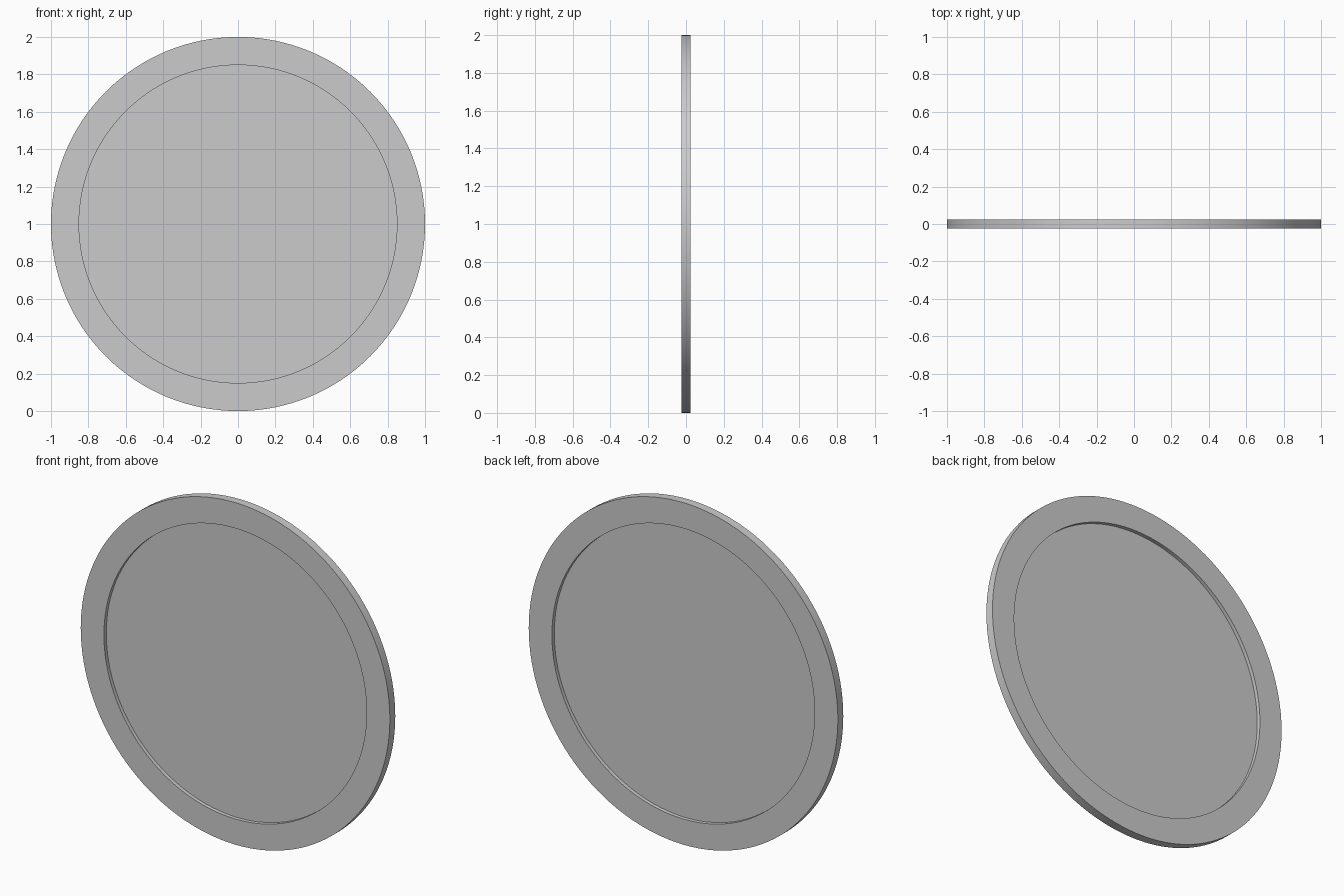
import bpy, bmesh, math

if "Cube" in bpy.data.objects:
    bpy.data.objects.remove(bpy.data.objects["Cube"])

SEGMENTS = 128


def lathe(name, profile, closed):
    """Spin an (r, y) profile around the y axis through z = 1."""
    bm = bmesh.new()
    verts = [bm.verts.new((r, y, 1)) for r, y in profile]
    pairs = list(zip(verts, verts[1:]))
    if closed:
        pairs.append((verts[-1], verts[0]))
    edges = [bm.edges.new(p) for p in pairs]
    bmesh.ops.spin(bm, geom=verts + edges, cent=(0, 0, 1), axis=(0, 1, 0),
                   angle=2 * math.pi, steps=SEGMENTS)
    bmesh.ops.remove_doubles(bm, verts=bm.verts, dist=1e-5)
    bmesh.ops.recalc_face_normals(bm, faces=bm.faces)
    mesh = bpy.data.meshes.new(name)
    bm.to_mesh(mesh)
    bm.free()
    obj = bpy.data.objects.new(name, mesh)
    bpy.context.collection.objects.link(obj)
    bpy.ops.object.select_all(action='DESELECT')
    obj.select_set(True)
    bpy.context.view_layer.objects.active = obj
    bpy.ops.object.shade_smooth_by_angle(angle=math.radians(30))
    return obj


# Flat raised rim
lathe("rim", [(0.85, -0.025), (1, -0.025), (1, 0.025), (0.85, 0.025)], True)

# Thin panel recessed on both sides
lathe("panel", [(0, -0.003), (0.85, -0.003), (0.85, 0.003), (0, 0.003)], False)
